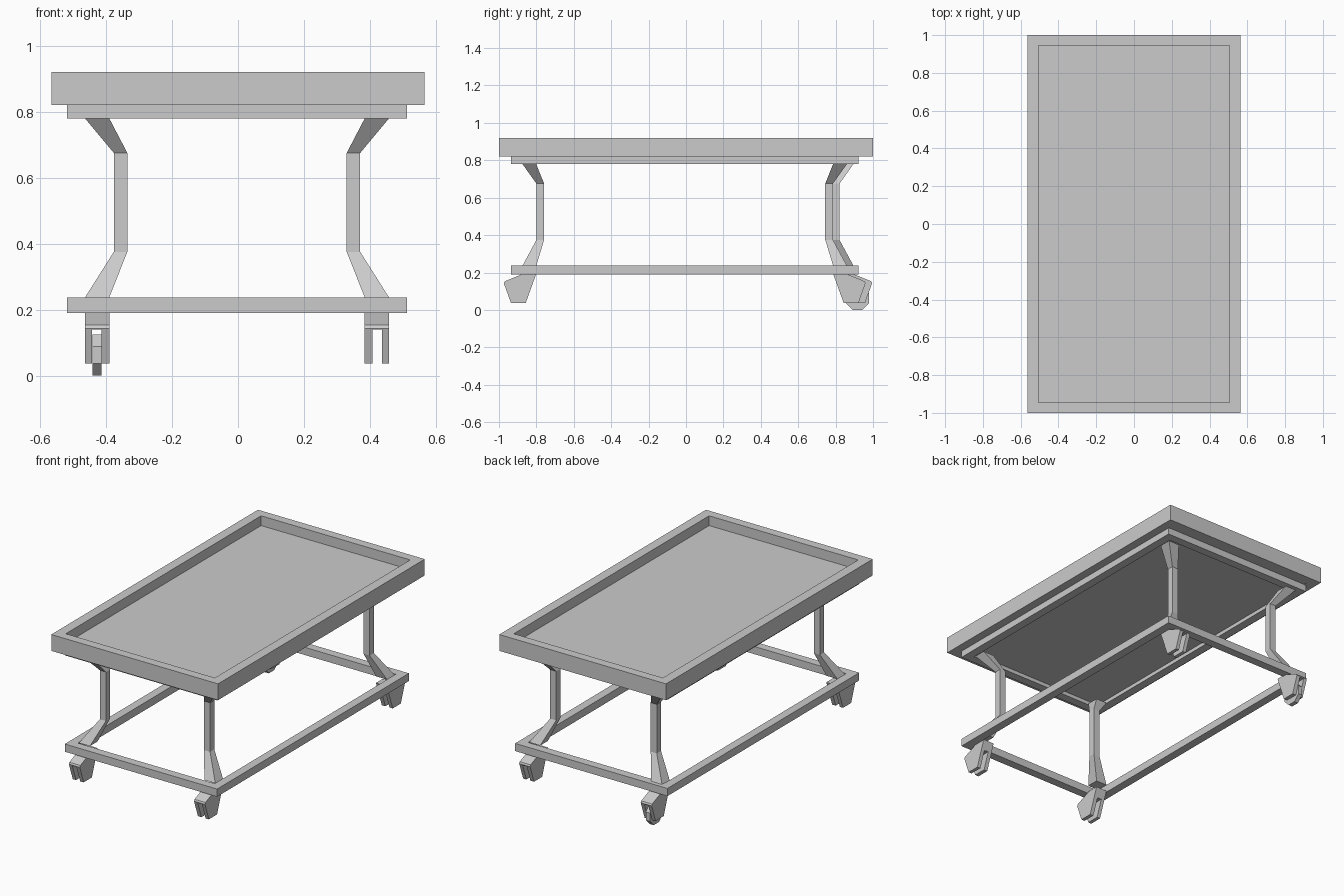
import bpy, bmesh, math
from mathutils import Matrix

if "Cube" in bpy.data.objects:
    bpy.data.objects.remove(bpy.data.objects["Cube"])

CX, CY = -0.003, -0.007   # the undercarriage sits slightly off centre


def finish(name, bm):
    bmesh.ops.recalc_face_normals(bm, faces=bm.faces)
    me = bpy.data.meshes.new(name)
    bm.to_mesh(me)
    bm.free()
    ob = bpy.data.objects.new(name, me)
    bpy.context.collection.objects.link(ob)
    return ob


def box(name, x0, x1, y0, y1, z0, z1):
    bm = bmesh.new()
    m = Matrix.Translation(((x0 + x1) / 2, (y0 + y1) / 2, (z0 + z1) / 2))
    bmesh.ops.create_cube(bm, size=1, matrix=m @ Matrix.Diagonal((x1 - x0, y1 - y0, z1 - z0, 1)))
    return finish(name, bm)


def bridge(bm, rings, closed=False):
    """Skin a list of point rings; cap the ends unless the loop is closed."""
    vs = [[bm.verts.new(p) for p in r] for r in rings]
    n = len(vs[0])
    pairs = list(zip(vs, vs[1:])) + ([(vs[-1], vs[0])] if closed else [])
    for a, b in pairs:
        for i in range(n):
            j = (i + 1) % n
            bm.faces.new((a[i], a[j], b[j], b[i]))
    if not closed:
        bm.faces.new(vs[0])
        bm.faces.new(vs[-1])


def rect(cx, cy, hx, hy, z):
    return [(cx + sx * hx, cy + sy * hy, z) for sx, sy in ((-1, -1), (1, -1), (1, 1), (-1, 1))]


def frame(name, cx, cy, hx, hy, wx, wy, z0, z1):
    """Rectangular ring with bars wx and wy wide."""
    bm = bmesh.new()
    bridge(bm, [rect(cx, cy, hx, hy, z0), rect(cx, cy, hx, hy, z1),
                rect(cx, cy, hx - wx, hy - wy, z1), rect(cx, cy, hx - wx, hy - wy, z0)], closed=True)
    return finish(name, bm)


def plate(bm, profile, x0, x1, place):
    bridge(bm, [[place(x, y, z) for y, z in profile] for x in (x0, x1)])


# Table top: raised rim around a sunken panel
frame("tabletop_rim", 0, 0, 0.565, 1.0, 0.06, 0.055, 0.82, 0.92)
box("tabletop_panel", -0.51, 0.51, -0.95, 0.95, 0.822, 0.86)

# Upper and lower rails
frame("upper_rail", CX, CY, 0.516, 0.928, 0.052, 0.052, 0.78, 0.822)
box("under_panel", CX - 0.514, CX + 0.514, CY - 0.926, CY + 0.926, 0.803, 0.83)
frame("lower_rail", CX, CY, 0.516, 0.928, 0.052, 0.052, 0.19, 0.237)

# Caster fork profiles (outward distance, height): full cheek and the bridge above the slot
CHEEK = [(0.793, 0.195), (0.85, 0.037), (0.929, 0.037), (0.967, 0.143), (0.962, 0.153), (0.86, 0.195)]
BRIDGE = [(0.793, 0.195), (0.813, 0.14), (0.966, 0.14), (0.967, 0.143), (0.962, 0.153), (0.86, 0.195)]

for sx, sy, label in ((-1, -1, "front_left"), (1, -1, "front_right"),
                      (-1, 1, "back_left"), (1, 1, "back_right")):
    shift = 0.035 if label == "back_left" else 0.0

    def place(x, y, z):
        return (CX + sx * x, CY + sy * y + shift, z)

    # Leg: slim bent post flaring outward to both rails
    bm = bmesh.new()
    sections = ((0.425, 0.831, 0.037, 0.235), (0.353, 0.772, 0.0205, 0.375),
                (0.353, 0.772, 0.0205, 0.675), (0.425, 0.831, 0.037, 0.781))
    bridge(bm, [[place(x, y, z) for x, y, z in rect(lx, ly, h, h, z0)] for lx, ly, h, z0 in sections])
    finish(label + "_leg", bm)

    # Caster fork: two cheeks joined by the bridge
    bm = bmesh.new()
    plate(bm, CHEEK, 0.387, 0.411, place)
    plate(bm, CHEEK, 0.439, 0.461, place)
    plate(bm, BRIDGE, 0.411, 0.439, place)
    finish(label + "_caster_fork", bm)

# The single remaining eight-sided wheel, back left
bm = bmesh.new()
R = 0.0677
m = (Matrix.Translation((-0.428, 0.917, R * math.cos(math.pi / 8)))
     @ Matrix.Rotation(math.pi / 8, 4, 'X') @ Matrix.Rotation(math.pi / 2, 4, 'Y'))
bmesh.ops.create_cone(bm, cap_ends=True, segments=8, radius1=R, radius2=R, depth=0.027, matrix=m)
finish("caster_wheel", bm)
